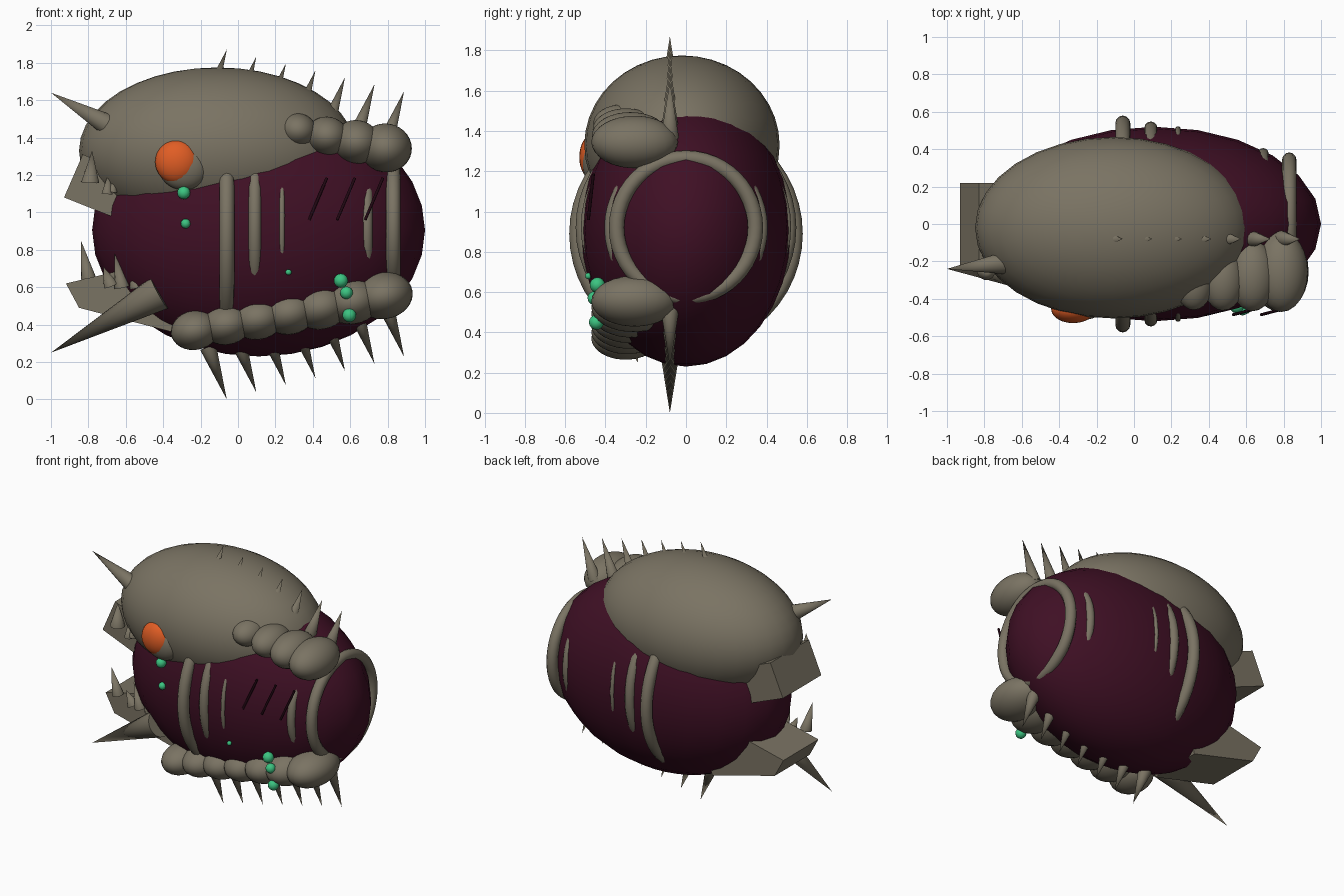
import bpy, bmesh, math
from mathutils import Vector, Matrix

cube = bpy.data.objects.get("Cube")
if cube:
    bpy.data.objects.remove(cube, do_unlink=True)


def material(name, rgb):
    m = bpy.data.materials.new(name)
    m.use_nodes = True
    m.diffuse_color = (*rgb, 1)
    m.node_tree.nodes["Principled BSDF"].inputs["Base Color"].default_value = (*rgb, 1)
    return m


BONE = material("olive bone", (0.195, 0.172, 0.125))
HIDE = material("dark maroon hide", (0.05, 0.005, 0.018))
ORANGE = material("eye orange", (0.75, 0.11, 0.018))
GREEN = material("glow green", (0.045, 0.55, 0.22))
SCAR = material("scar black", (0.015, 0.002, 0.006))


def finish(name, bm, mat, smooth=True):
    bmesh.ops.recalc_face_normals(bm, faces=bm.faces)
    for f in bm.faces:
        f.smooth = smooth
    if smooth:
        for e in bm.edges:
            if len(e.link_faces) == 2 and e.calc_face_angle() > math.radians(50):
                e.smooth = False
    mesh = bpy.data.meshes.new(name)
    bm.to_mesh(mesh)
    bm.free()
    mesh.materials.append(mat)
    ob = bpy.data.objects.new(name, mesh)
    bpy.context.collection.objects.link(ob)
    return ob


def ellipsoid(name, loc, radii, mat, seg=24, rings=16, tilt=0):
    bm = bmesh.new()
    mtx = (Matrix.Translation(loc) @ Matrix.Rotation(tilt, 4, 'Y')
           @ Matrix.Diagonal((*radii, 1)))
    bmesh.ops.create_uvsphere(bm, u_segments=seg, v_segments=rings, radius=1, matrix=mtx)
    return finish(name, bm, mat)


def cone(name, base, tip, r1, mat=BONE, r2=0.0, seg=12):
    base, tip = Vector(base), Vector(tip)
    axis = tip - base
    bm = bmesh.new()
    mtx = Matrix.Translation((base + tip) / 2) @ axis.to_track_quat('Z', 'Y').to_matrix().to_4x4()
    bmesh.ops.create_cone(bm, cap_ends=True, segments=seg, radius1=r1, radius2=r2,
                          depth=axis.length, matrix=mtx)
    return finish(name, bm, mat)


def prism(name, outline, half_width, mat):
    # side outline in x and z, stretched across y
    bm = bmesh.new()
    face = bm.faces.new([bm.verts.new((x, -half_width, z)) for x, z in outline])
    out = bmesh.ops.extrude_face_region(bm, geom=[face])
    moved = [v for v in out["geom"] if isinstance(v, bmesh.types.BMVert)]
    bmesh.ops.translate(bm, verts=moved, vec=(0, 2 * half_width, 0))
    return finish(name, bm, mat, smooth=False)


def ring(name, x, z, radius, tube):
    bpy.ops.mesh.primitive_torus_add(major_radius=radius, minor_radius=tube, major_segments=48,
                                     minor_segments=12, location=(x, 0, z),
                                     rotation=(0, math.pi / 2, 0))
    ob = bpy.context.object
    ob.name = name
    ob.data.materials.append(BONE)
    bpy.ops.object.shade_smooth()


# Body and skull
ellipsoid("body", (0.11, 0, 0.905), (0.89, 0.52, 0.675), HIDE)
ellipsoid("skull", (-0.11, -0.02, 1.33), (0.74, 0.485, 0.445), BONE, 32, 20)

# Rib rings that break through the hide
for i, (x, z, r, t) in enumerate([(-0.06, 0.89, 0.54, 0.04), (0.09, 0.92, 0.513, 0.035),
                                  (0.235, 0.925, 0.507, 0.015), (0.69, 0.92, 0.376, 0.03),
                                  (0.83, 0.92, 0.345, 0.038)]):
    ring(f"rib_ring_{i}", x, z, r, t)

# Jaws
prism("upper_jaw", [(-0.93, 1.08), (-0.68, 0.98), (-0.58, 1.21), (-0.83, 1.31)], 0.22, BONE)
prism("lower_jaw", [(-0.92, 0.62), (-0.85, 0.49), (-0.35, 0.36), (-0.25, 0.7), (-0.5, 0.72)],
      0.2, BONE)

# Teeth, horn and tusk
for i, (x, z, h, r) in enumerate([(-0.78, 1.33, 0.17, 0.05), (-0.69, 1.22, 0.12, 0.03),
                                  (-0.66, 1.21, 0.1, 0.025)]):
    cone(f"upper_tooth_{i}", (x - 0.01, -0.25, z - h), (x, -0.26, z), r)
for i, (x, z, h) in enumerate([(-0.84, 0.85, 0.2), (-0.72, 0.71, 0.1),
                               (-0.66, 0.78, 0.18), (-0.58, 0.75, 0.15)]):
    cone(f"lower_tooth_{i}", (x + 0.04, -0.23, z - h), (x, -0.25, z), 0.04)
cone("brow_horn", (-0.7, -0.21, 1.47), (-1, -0.24, 1.64), 0.058)
cone("tusk", (-0.42, -0.3, 0.57), (-1, -0.24, 0.25), 0.095, seg=16)

# Back and belly spikes
for i in range(7):
    x = -0.06 + 0.158 * i
    top, low = 1.87 - 0.037 * i, 0.038 * i
    cone(f"back_spike_{i}", (x - 0.1, -0.08, top - 0.28), (x, -0.08, top), 0.045)
    cone(f"belly_spike_{i}", (x - 0.1, -0.08, low + 0.28), (x, -0.08, low), 0.045)


# Segmented arms, each a chain of overlapping ellipsoids
def arm(name, start, end, count, size0, size1):
    a, b, s0, s1 = map(Vector, (start, end, size0, size1))
    tilt = math.atan2(a.z - b.z, b.x - a.x)
    for i in range(count):
        t = i / (count - 1)
        ellipsoid(f"{name}_{i}", a.lerp(b, t), s0.lerp(s1, t), BONE, tilt=tilt)


arm("upper_arm", (0.32, -0.32, 1.44), (0.79, -0.255, 1.345), 4, (0.1, 0.14, 0.09), (0.14, 0.215, 0.13))
arm("lower_arm", (-0.23, -0.3, 0.37), (0.78, -0.255, 0.555), 7, (0.13, 0.17, 0.105), (0.155, 0.215, 0.125))

# Eye in its socket
ellipsoid("eye_socket", (-0.29, -0.44, 1.245), (0.135, 0.075, 0.125), BONE)
ellipsoid("eye", (-0.325, -0.455, 1.27), (0.118, 0.075, 0.118), ORANGE)

# Glowing spots
for i, (x, y, z, r) in enumerate([(-0.29, -0.465, 1.105, 0.035), (-0.28, -0.465, 0.94, 0.026),
                                  (0.27, -0.485, 0.68, 0.016), (0.55, -0.44, 0.635, 0.038),
                                  (0.58, -0.455, 0.57, 0.034), (0.595, -0.445, 0.45, 0.037)]):
    ellipsoid(f"glow_spot_{i}", (x, y, z), (r, r, r), GREEN, 12, 8)

# Slash scars
for i in range(3):
    x = 0.38 + 0.15 * i
    cone(f"scar_{i}", (x, -0.485, 0.96), (x + 0.095, -0.46, 1.185), 0.008, SCAR, 0.008, 8)
